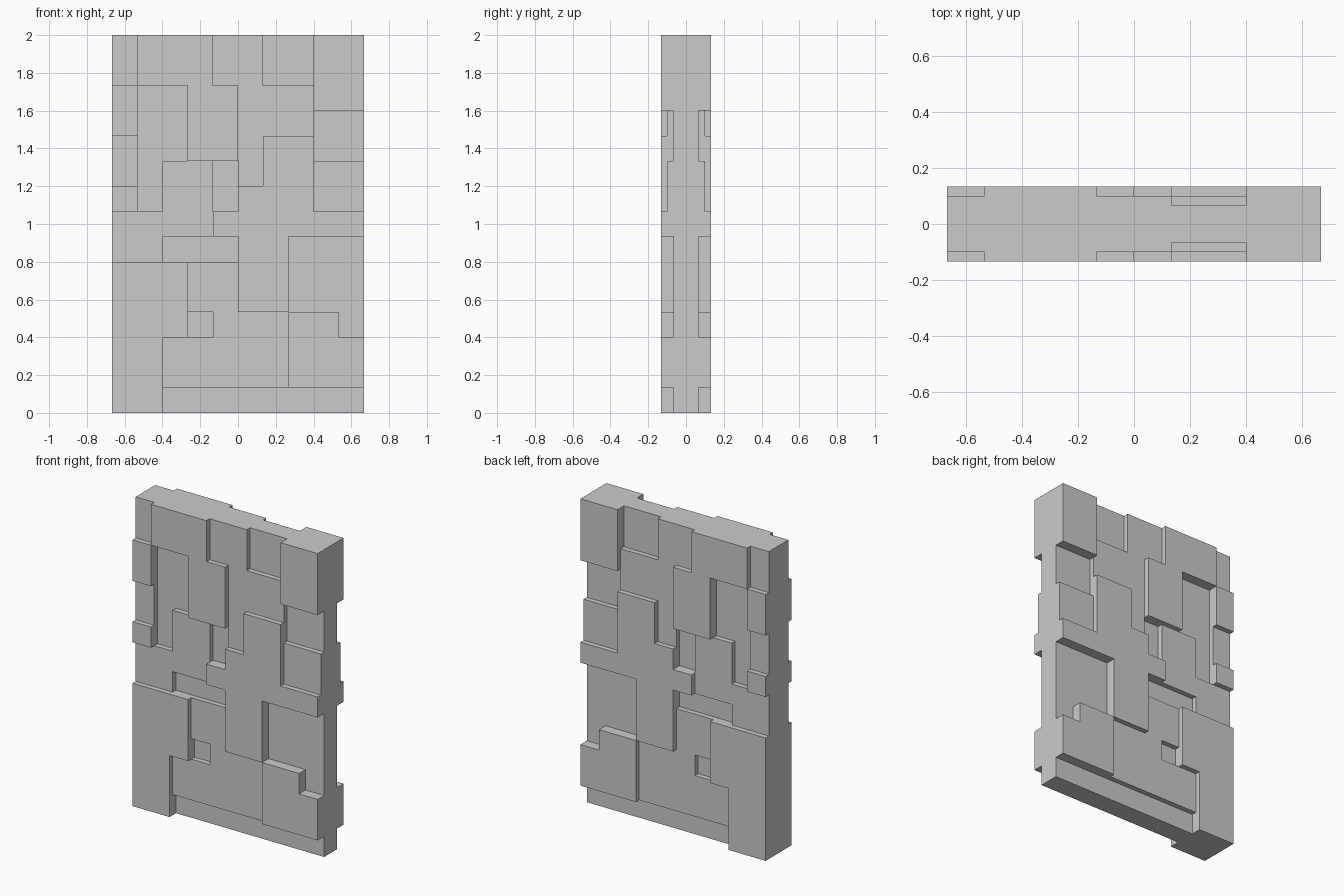
import bpy, bmesh

if "Cube" in bpy.data.objects:
    bpy.data.objects.remove(bpy.data.objects["Cube"])

# Stone slab on a 10 x 15 cell grid; raised panels step out equally front and back
COLS, ROWS, CELL = 10, 15, 2 / 15
DEPTHS = [-2 / 15, -0.1, -1 / 15, 1 / 15, 0.1, 2 / 15]   # layer boundaries in y

# Panels as (col0, row0, col1, row1), rows counted from the bottom
LOW_PANELS = [
    (2, 1, 7, 3), (4, 3, 7, 4), (3, 4, 5, 6),            # lower middle
    (0, 6, 2, 8), (2, 7, 4, 10),                         # left middle
    (8, 8, 10, 10), (0, 9, 1, 11), (0, 13, 1, 15),       # side blocks
    (4, 13, 6, 15), (5, 11, 8, 13), (5, 9, 6, 11),       # upper middle
]
HIGH_PANELS = [
    (0, 0, 2, 6), (2, 3, 3, 6),                          # lower left
    (7, 1, 10, 3), (7, 3, 9, 4),                         # lower right
    (5, 4, 7, 8), (4, 7, 10, 8), (5, 8, 8, 9), (6, 9, 8, 11),  # centre
    (1, 13, 4, 15), (3, 10, 5, 13),                      # upper left
    (0, 11, 1, 13), (0, 8, 1, 9), (8, 12, 10, 15),       # side blocks
]

level = {(i, j): 0 for i in range(COLS) for j in range(ROWS)}
for value, panels in ((1, LOW_PANELS), (2, HIGH_PANELS)):
    for i0, j0, i1, j1 in panels:
        for i in range(i0, i1):
            for j in range(j0, j1):
                level[i, j] = value


def solid(i, k, j):
    """Whether cell (i, j) is filled in depth layer k (2 is the core)."""
    return (i, j) in level and 0 <= k <= 4 and abs(k - 2) <= level[i, j]


bm = bmesh.new()
verts = {}


def vert(p):
    if p not in verts:
        i, k, j = p
        verts[p] = bm.verts.new(((i - COLS / 2) * CELL, DEPTHS[k], j * CELL))
    return verts[p]


# Skin: one quad wherever a filled cell meets empty space
for i, j in level:
    for k in range(5):
        if not solid(i, k, j):
            continue
        for axis in range(3):
            for side in (0, 1):
                near = [i, k, j]
                near[axis] += 2 * side - 1
                if solid(*near):
                    continue
                u, v = (axis + 1) % 3, (axis + 2) % 3
                ring = []
                for du, dv in ((0, 0), (1, 0), (1, 1), (0, 1)):
                    p = [i, k, j]
                    p[axis] += side
                    p[u] += du
                    p[v] += dv
                    ring.append(vert(tuple(p)))
                bm.faces.new(ring if side else ring[::-1])

# Merge coplanar quads into clean flat panels
bmesh.ops.dissolve_limit(bm, angle_limit=0.01, verts=bm.verts[:], edges=bm.edges[:])
mesh = bpy.data.meshes.new("stone_slab")
bm.to_mesh(mesh)
bm.free()
bpy.context.collection.objects.link(bpy.data.objects.new("stone_slab", mesh))
